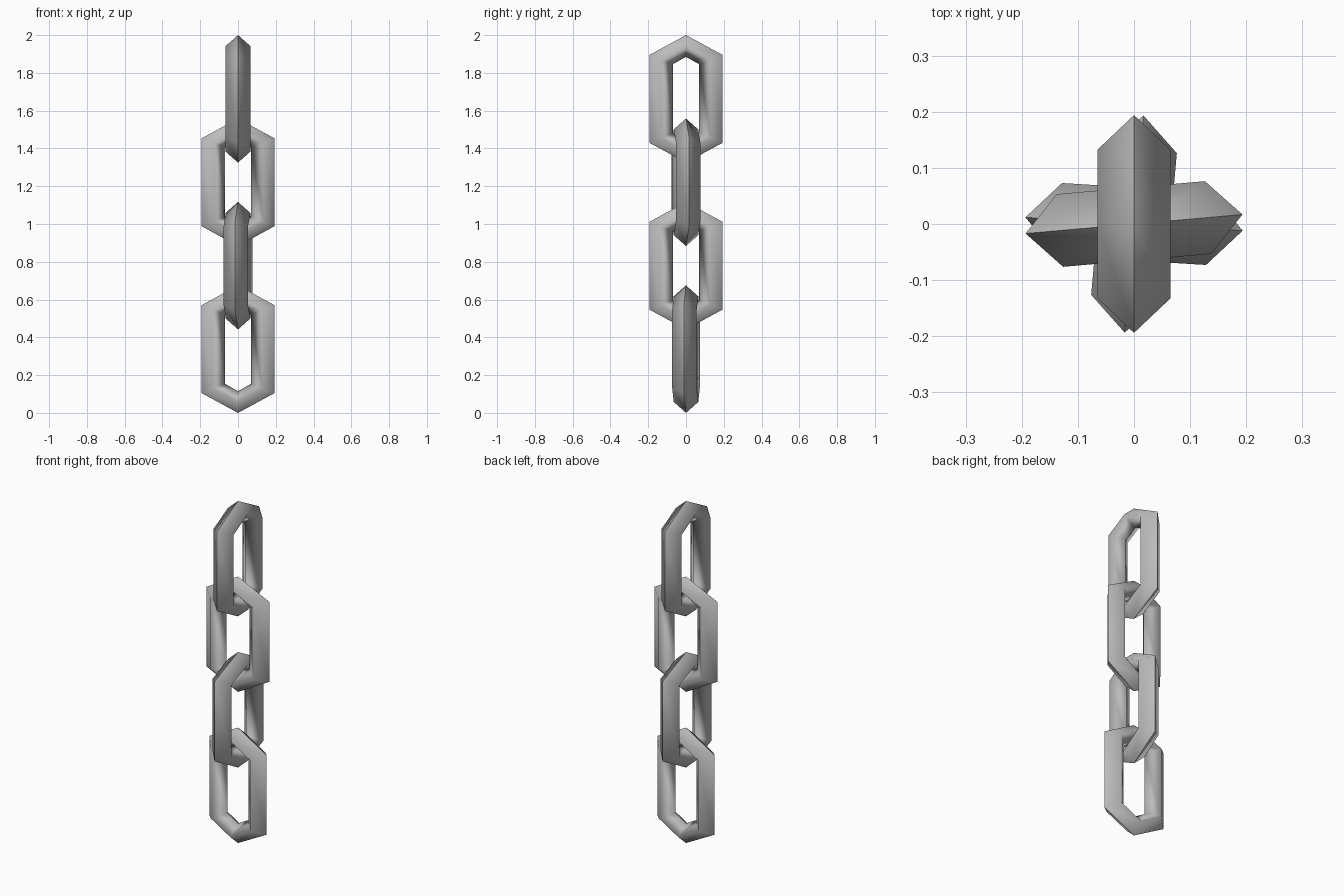
import bpy
import bmesh
import math

if "Cube" in bpy.data.objects:
    bpy.data.objects.remove(bpy.data.objects["Cube"], do_unlink=True)

# Plain grey metal
steel = bpy.data.materials.new("grey_steel")
steel.use_nodes = True
GREY = (0.5, 0.5, 0.5, 1.0)
steel.diffuse_color = GREY
steel.node_tree.nodes["Principled BSDF"].inputs["Base Color"].default_value = GREY

# Diamond cross-section: (half width, apex height, shoulder height, depth)
OUTER = (0.194, 0.3375, 0.2325, 0)
BACK = (0.1325, 0.28, 0.208, 0.065)
INNER = (0.07, 0.2225, 0.183, 0)
FRONT = (0.1325, 0.28, 0.208, -0.065)


def ring(bm, half, apex, shoulder, depth):
    """Six corners of a tall hexagon standing in the xz plane."""
    corners = [(0, apex), (half, shoulder), (half, -shoulder),
               (0, -apex), (-half, -shoulder), (-half, shoulder)]
    return [bm.verts.new((x, depth, z)) for x, z in corners]


def make_link(name, height, turn):
    bm = bmesh.new()
    rings = [ring(bm, *section) for section in (OUTER, BACK, INNER, FRONT)]
    for i, a in enumerate(rings):
        b = rings[(i + 1) % len(rings)]
        for j in range(6):
            k = (j + 1) % 6
            bm.faces.new((a[j], a[k], b[k], b[j])).smooth = True
    bmesh.ops.recalc_face_normals(bm, faces=bm.faces)
    # Crisp ridge around the outside of the link
    rim = set(rings[0])
    for edge in bm.edges:
        edge.smooth = not rim.issuperset(edge.verts)
    mesh = bpy.data.meshes.new(name)
    bm.to_mesh(mesh)
    bm.free()
    mesh.materials.append(steel)
    link = bpy.data.objects.new(name, mesh)
    link.location.z = height
    link.rotation_euler.z = math.radians(turn)
    bpy.context.collection.objects.link(link)


# Four interlocked links, alternately turned and slightly twisted
TOP, BOTTOM = 1.6625, 0.3375
names = ("top_link", "upper_middle_link", "lower_middle_link", "bottom_link")
for i, (name, turn) in enumerate(zip(names, (90, 5, 85, -3.5))):
    make_link(name, TOP + (BOTTOM - TOP) * i / 3, turn)
